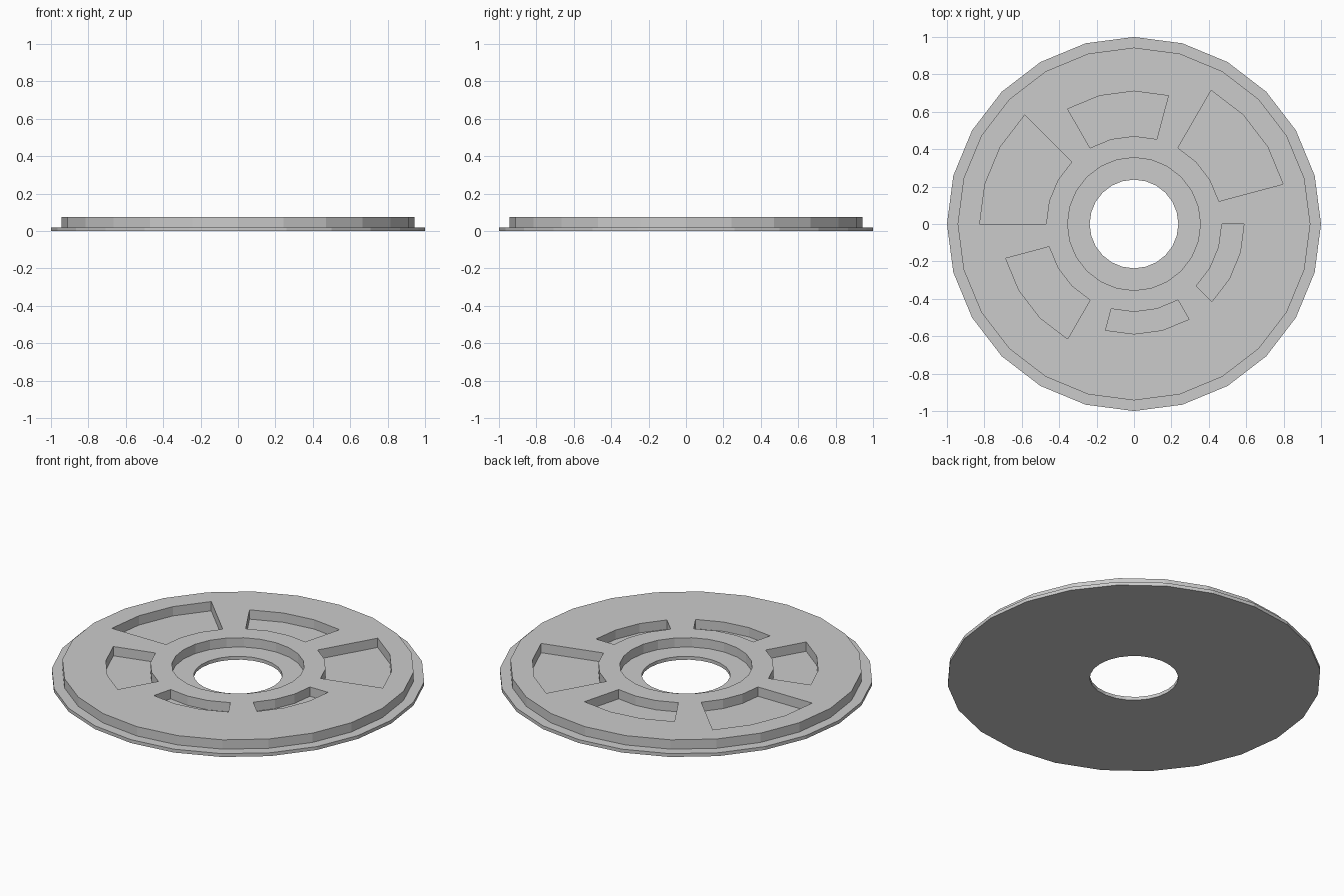
import bpy, bmesh
from math import sin, cos, tau

if "Cube" in bpy.data.objects:
    bpy.data.objects.remove(bpy.data.objects["Cube"])

SIDES = 24
FLOOR, TOP = 0.02, 0.075
# hole, hub recess, pocket inner, three pocket outers, plate edge, flange edge
RADII = [0.237, 0.355, 0.47, 0.588, 0.71, 0.825, 0.943, 1.0]
# pockets, each three sectors wide: first sector -> outer radius
POCKETS = {1: 0.825, 5: 0.71, 9: 0.825, 13: 0.71, 17: 0.588, 21: 0.588}


def height(ring, sector):
    """Surface height of one cell of the polar grid."""
    if ring < 0 or ring > len(RADII) - 2:
        return 0.0
    if ring in (0, len(RADII) - 2):
        return FLOOR
    for start, outer in POCKETS.items():
        if start <= sector < start + 3 and 0.47 <= RADII[ring] < outer:
            return FLOOR
    return TOP


bm = bmesh.new()
cache = {}


def vert(ring, sector, z):
    key = (ring, sector % SIDES, z)
    if key not in cache:
        a = tau * key[1] / SIDES
        cache[key] = bm.verts.new((RADII[ring] * cos(a), RADII[ring] * sin(a), z))
    return cache[key]


def wall(a, b, z0, z1):
    """Vertical face between two grid points where the height steps."""
    if z0 != z1:
        bm.faces.new([vert(*a, z0), vert(*b, z0), vert(*b, z1), vert(*a, z1)])


last = len(RADII) - 1
for s in range(SIDES):
    # plate, ledges and pocket floors, with side walls of the pockets
    for r in range(last):
        z = height(r, s)
        bm.faces.new([vert(r, s, z), vert(r + 1, s, z),
                      vert(r + 1, s + 1, z), vert(r, s + 1, z)])
        wall((r, s), (r + 1, s), height(r, (s - 1) % SIDES), z)
    # curved walls: hole, recess, pockets, plate edge, flange edge
    for r in range(last + 1):
        wall((r, s), (r, s + 1), height(r - 1, s), height(r, s))
    # flat underside
    bm.faces.new([vert(0, s, 0.0), vert(0, s + 1, 0.0),
                  vert(last, s + 1, 0.0), vert(last, s, 0.0)])

bmesh.ops.recalc_face_normals(bm, faces=bm.faces[:])
mesh = bpy.data.meshes.new("pocketed_disc")
bm.to_mesh(mesh)
bm.free()
disc = bpy.data.objects.new("pocketed_disc", mesh)
bpy.context.collection.objects.link(disc)
